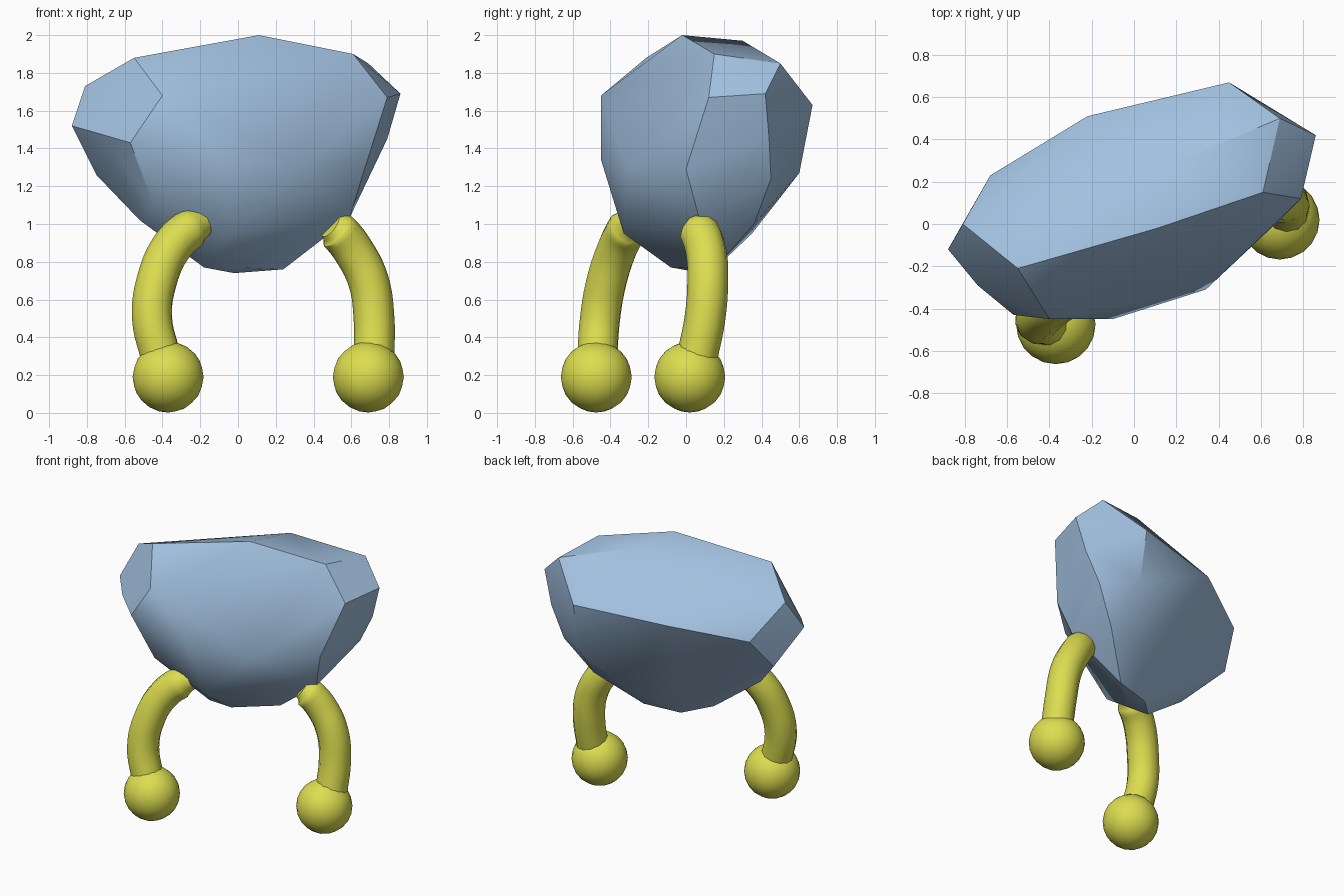
import bpy, bmesh, math

cube = bpy.data.objects.get("Cube")
if cube:
    bpy.data.objects.remove(cube, do_unlink=True)


def material(name, rgb):
    mat = bpy.data.materials.new(name)
    mat.use_nodes = True
    colour = (*rgb, 1)
    mat.diffuse_color = colour
    mat.node_tree.nodes["Principled BSDF"].inputs["Base Color"].default_value = colour
    return mat


blue = material("pale blue", (.36, .53, .74))
yellow = material("yellow", (.72, .73, .08))


def finish(obj, mat, angle):
    obj.data.materials.append(mat)
    bpy.ops.object.select_all(action='DESELECT')
    obj.select_set(True)
    bpy.context.view_layer.objects.active = obj
    bpy.ops.object.shade_smooth_by_angle(angle=math.radians(angle))


def add_mesh(name, bm, mat, angle):
    mesh = bpy.data.meshes.new(name)
    bm.to_mesh(mesh)
    bm.free()
    obj = bpy.data.objects.new(name, mesh)
    bpy.context.collection.objects.link(obj)
    finish(obj, mat, angle)


# Faceted boulder body: hull around its corners
corners = [
    # crown
    (-.55, -.21, 1.88), (.11, -.02, 2), (.61, .15, 1.9), (.22, .3, 1.97), (.69, .5, 1.85),
    # right end
    (-.88, -.12, 1.52), (-.81, 0, 1.73), (-.74, -.29, 1.48), (-.57, -.43, 1.43), (-.75, .05, 1.26),
    # front
    (-.4, -.45, 1.68), (-.1, -.45, 1.34), (.34, -.31, 1.31), (.67, 0, 1.29), (.79, .12, 1.67),
    # left end and back
    (.86, .42, 1.69), (.79, .44, 1.45), (.68, .45, 1.24), (.45, .67, 1.63), (.45, .6, 1.27),
    (-.22, .51, 1.59), (-.68, .23, 1.49),
    # underside
    (-.45, -.33, 1.11), (-.52, -.13, 1.02), (-.04, -.33, .95), (.59, .07, 1.03), (.5, .36, 1),
    (.26, .35, .95), (.24, .15, .76), (-.02, .09, .74), (-.18, -.07, .77), (0, -.08, .77),
]
bm = bmesh.new()
for co in corners:
    bm.verts.new(co)
hull = bmesh.ops.convex_hull(bm, input=bm.verts)
loose = [v for v in bm.verts if not v.link_faces]
bmesh.ops.delete(bm, geom=loose, context='VERTS')
bmesh.ops.recalc_face_normals(bm, faces=bm.faces)
add_mesh("body", bm, blue, 30)


# Curved tube leg, rounded at the hip
def add_leg(name, path):
    curve = bpy.data.curves.new(name, 'CURVE')
    curve.dimensions = '3D'
    curve.bevel_depth = .108
    curve.bevel_resolution = 4
    curve.use_fill_caps = True
    spline = curve.splines.new('BEZIER')
    spline.resolution_u = 5
    spline.bezier_points.add(len(path) - 1)
    for point, co in zip(spline.bezier_points, path):
        point.co = co
        point.handle_left_type = point.handle_right_type = 'AUTO'
    spline.bezier_points[-1].radius = .65
    temp = bpy.data.objects.new(name, curve)
    bpy.context.collection.objects.link(temp)
    bpy.context.view_layer.update()
    mesh = bpy.data.meshes.new_from_object(temp.evaluated_get(bpy.context.evaluated_depsgraph_get()))
    bpy.data.objects.remove(temp, do_unlink=True)
    obj = bpy.data.objects.new(name, mesh)
    bpy.context.collection.objects.link(obj)
    obj.data.materials.clear()
    finish(obj, yellow, 50)


# Ball foot
def add_foot(name, centre):
    bm = bmesh.new()
    bmesh.ops.create_icosphere(bm, subdivisions=3, radius=.188)
    bmesh.ops.translate(bm, verts=bm.verts, vec=centre)
    add_mesh(name, bm, yellow, 30)


add_leg("right_leg", [(-.41, -.47, .3), (-.455, -.455, .5), (-.43, -.42, .7),
                      (-.35, -.36, .88), (-.25, -.31, .975), (-.18, -.28, 1.01)])
add_leg("left_leg", [(.72, .06, .3), (.72, .1, .5), (.69, .115, .7),
                     (.61, .105, .86), (.53, .07, .96), (.49, .05, .99)])
add_foot("right_foot", (-.37, -.475, .19))
add_foot("left_foot", (.69, .02, .19))
